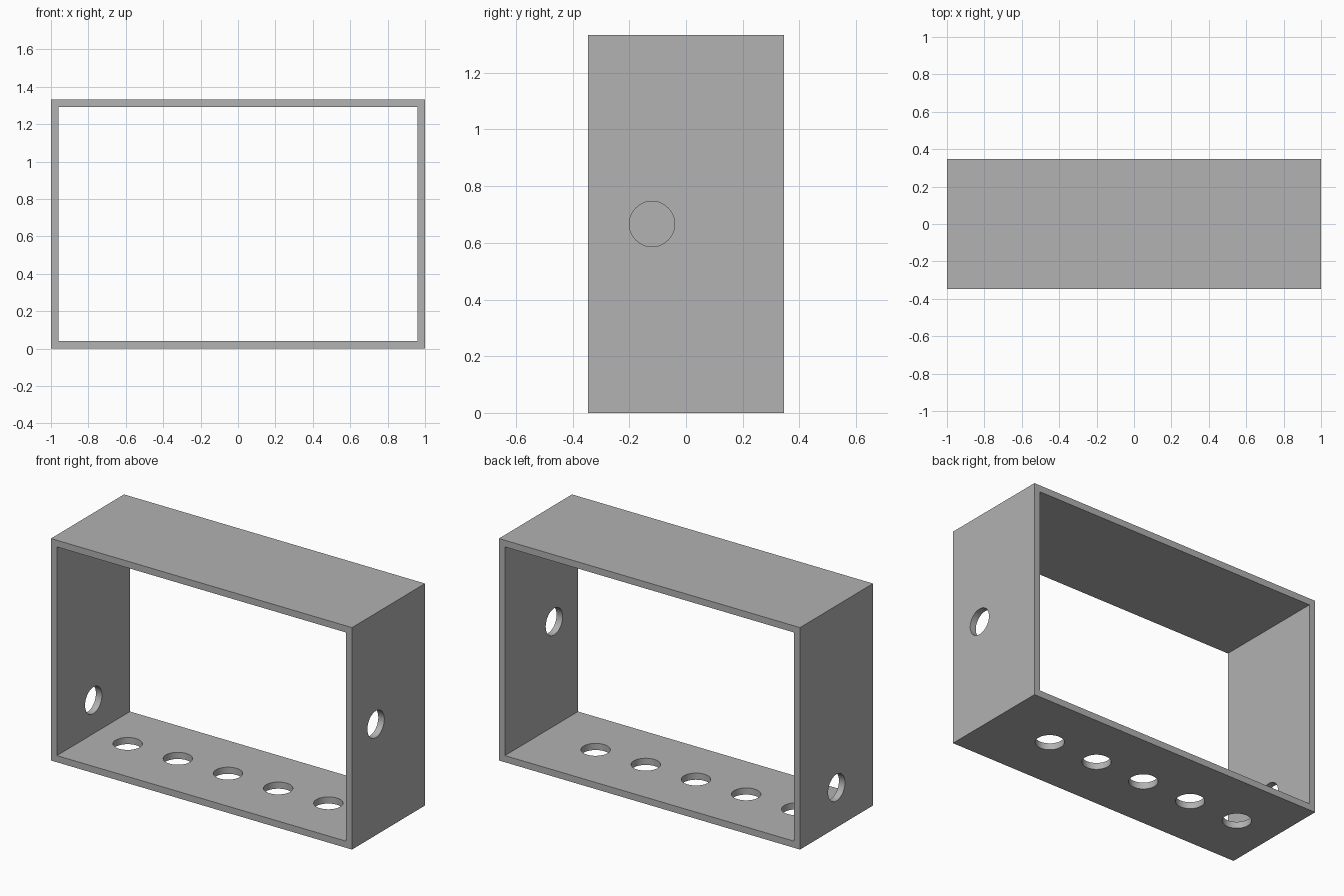
import bpy
import bmesh
import math
from mathutils import Matrix

cube = bpy.data.objects.get("Cube")
if cube:
    bpy.data.objects.remove(cube, do_unlink=True)

# Overall sizes
WIDTH, DEPTH, HEIGHT, WALL = 2.0, 0.693, 1.333, 0.04
HOLE_RADIUS = 0.08

grey = bpy.data.materials.new("plain grey")
grey.use_nodes = True
colour = (0.445, 0.445, 0.445, 1)
grey.diffuse_color = colour
grey.node_tree.nodes["Principled BSDF"].inputs["Base Color"].default_value = colour


def make_object(name, bm):
    bmesh.ops.recalc_face_normals(bm, faces=bm.faces)
    mesh = bpy.data.meshes.new(name)
    bm.to_mesh(mesh)
    bm.free()
    mesh.materials.append(grey)
    obj = bpy.data.objects.new(name, mesh)
    bpy.context.collection.objects.link(obj)
    return obj


def rectangle(bm, inset):
    x = WIDTH / 2 - inset
    low, high = inset, HEIGHT - inset
    corners = [(-x, low), (x, low), (x, high), (-x, high)]
    return [bm.verts.new((cx, -DEPTH / 2, cz)) for cx, cz in corners]


# Open rectangular frame: a ring profile extruded front to back
bm = bmesh.new()
outer, inner = rectangle(bm, 0), rectangle(bm, WALL)
for i in range(4):
    j = (i + 1) % 4
    bm.faces.new((outer[i], outer[j], inner[j], inner[i]))
ring = bmesh.ops.extrude_face_region(bm, geom=bm.faces[:], use_keep_orig=True)
moved = [v for v in ring["geom"] if isinstance(v, bmesh.types.BMVert)]
bmesh.ops.translate(bm, verts=moved, vec=(0, DEPTH, 0))
frame = make_object("open_frame", bm)

# Round holes: five in the floor, one in each side wall
bm = bmesh.new()


def add_hole(x, y, z, sideways=False):
    turn = Matrix.Rotation(math.pi / 2, 4, "Y") if sideways else Matrix()
    bmesh.ops.create_cone(bm, cap_ends=True, segments=64, radius1=HOLE_RADIUS,
                          radius2=HOLE_RADIUS, depth=WALL * 3,
                          matrix=Matrix.Translation((x, y, z)) @ turn)


for i in range(5):
    add_hole(-0.733 + i / 3, 0, WALL / 2)
side = WIDTH / 2 - WALL / 2
add_hole(side, -0.12, HEIGHT / 2, sideways=True)
add_hole(-side, 0, 0.24, sideways=True)
cutter = make_object("hole_cutters", bm)
cutter.hide_render = True

# Cut the holes, then drop the cutters
cut = frame.modifiers.new("holes", "BOOLEAN")
cut.operation = "DIFFERENCE"
cut.solver = "EXACT"
cut.object = cutter
bpy.ops.object.select_all(action="DESELECT")
frame.select_set(True)
bpy.context.view_layer.objects.active = frame
bpy.ops.object.modifier_apply(modifier=cut.name)
bpy.data.objects.remove(cutter, do_unlink=True)
bpy.ops.object.shade_smooth_by_angle(angle=math.radians(30))
